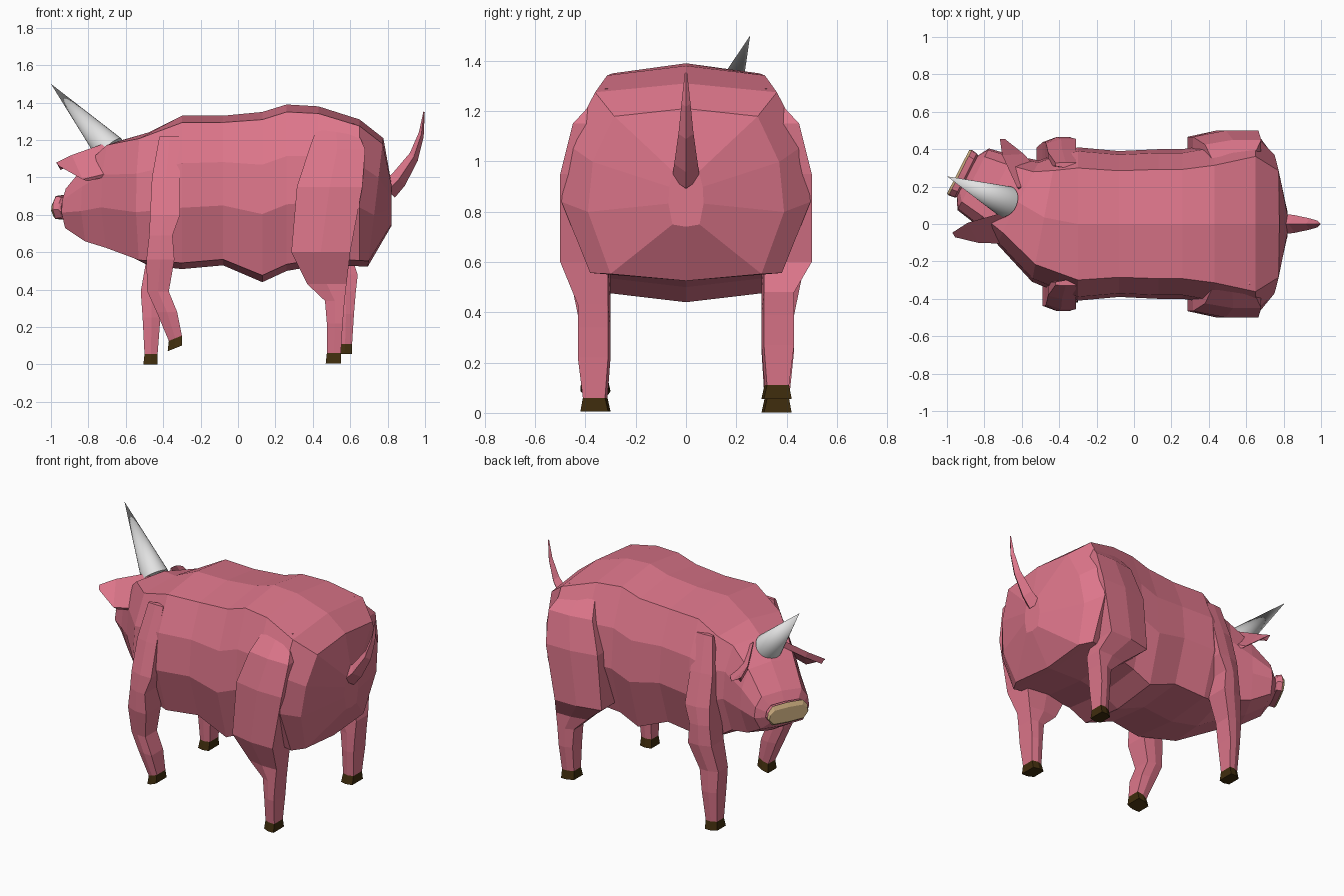
import bpy, bmesh, math
from mathutils import Vector

if "Cube" in bpy.data.objects:
    bpy.data.objects.remove(bpy.data.objects["Cube"])


def material(name, rgb):
    m = bpy.data.materials.new(name)
    m.diffuse_color = (*rgb, 1)
    m.use_nodes = True
    m.node_tree.nodes["Principled BSDF"].inputs["Base Color"].default_value = m.diffuse_color
    return m


PINK = material("pink skin", (0.72, 0.18, 0.255))
BROWN = material("dark hoof", (0.05, 0.026, 0.004))
TAN = material("tan snout", (0.65, 0.45, 0.23))
WHITE = material("pale horn", (0.76, 0.76, 0.76))


def loft(name, rings, mat):
    """Skin a list of equal-length point rings and cap both ends."""
    bm = bmesh.new()
    vs = [[bm.verts.new(p) for p in r] for r in rings]
    n = len(vs[0])
    for a, b in zip(vs, vs[1:]):
        for i in range(n):
            j = (i + 1) % n
            bm.faces.new((a[i], a[j], b[j], b[i]))
    bm.faces.new(vs[0])
    bm.faces.new(vs[-1])
    bmesh.ops.recalc_face_normals(bm, faces=bm.faces)
    me = bpy.data.meshes.new(name)
    bm.to_mesh(me)
    bm.free()
    me.materials.append(mat)
    ob = bpy.data.objects.new(name, me)
    bpy.context.collection.objects.link(ob)


# Head frame: t runs back from the snout, s sideways towards -y
SNOUT = Vector((-0.94, 0.28, 0))
YAW = math.radians(27)
BACK = Vector((math.cos(YAW), -math.sin(YAW), 0))
SIDE = Vector((-math.sin(YAW), -math.cos(YAW), 0))


def head_point(t, s, z):
    return SNOUT + BACK * t + SIDE * s + Vector((0, 0, z))


# Shared ten-sided body profile: (width factor, height factor)
PROFILE = [(.73, .955), (.95, .69), (1, .40), (.77, .04)]


def section(centre, yaw, top, bottom, width, tilt=0):
    lat = Vector((math.sin(yaw), math.cos(yaw), 0))
    right = [(0, 1)] + PROFILE + [(0, 0)]
    ring = []
    for w, h in right + [(-w, h) for w, h in reversed(PROFILE)]:
        z = bottom + (top - bottom) * h
        ring.append(Vector((centre[0] + tilt * (z - .9), centre[1], z)) + lat * (w * width))
    return ring


def head(t, *size):
    return section(head_point(t, 0, 0), YAW, *size)


# Head, neck and trunk: position, top, bottom, half width
skull = [(.012, .905, .775, .137), (.045, .90, .78, .132), (.055, .885, .77, .125),
         (.09, .95, .72, .185), (.22, 1.09, .64, .21), (.36, 1.20, .60, .25)]
trunk = [(-.30, 1.33, .51, .41), (-.08, 1.33, .53, .39), (.13, 1.35, .44, .40),
         (.26, 1.39, .50, .40), (.43, 1.38, .53, .43), (.65, 1.31, .525, .495)]
loft("body",
     [head(*r) for r in skull]
     + [section((-.48, .035), YAW * .4, 1.24, .53, .35)]
     + [section((x, 0), 0, *size) for x, *size in trunk]
     + [section((.74, 0), 0, 1.21, .525, .39, .12), section((.82, 0), 0, .97, .74, .07)], PINK)

# Thin snout plate with a bevelled rim
loft("snout_plate", [head(0, .88, .785, .13), head(.013, .907, .773, .138)], TAN)

# Ears: thin leaves with an upper and a lower edge, in head coordinates
leaf = [((.32, .08, 1.19), (.46, .20, 1.04)),
        ((.17, .22, 1.12), (.27, .29, .99)),
        ((.12, .305, 1.08), (.145, .32, 1.06))]
for name, k in (("right_ear", 1), ("left_ear", -.84)):
    loft(name, [[head_point(t, s * k, z), head_point(t2, s2 * k, z2),
                 head_point(t2 + .02, (s2 - .02) * k, z2 - .01),
                 head_point(t + .02, (s - .01) * k, z - .04)]
                for (t, s, z), (t2, s2, z2) in leaf], PINK)


def limb_ring(side, z, x0, x1, y1, lean=0, inner=.31):
    """Six-sided horizontal ring with a slightly crowned outer face."""
    m, c = (x0 + x1) / 2, (y1 - inner) * .18
    pts = [(x0, inner), (x0, y1 - c), (m, y1), (x1, y1), (x1, inner), (m, inner - .01)]
    return [(x, side * y, z + lean * (x - m)) for x, y in pts]


def limb(name, side, rows, lean=0):
    """Loft a leg from (z, x0, x1, outer y) rows, with a flared hoof below."""
    z, x0, x1, y = rows[-1]
    ankle = limb_ring(side, z, x0, x1, y, lean, .322)
    loft(name, [limb_ring(side, *r) for r in rows[:-1]] + [ankle], PINK)
    sole = limb_ring(side, z - .054, x0 - .006, x1, y + .01, lean)
    loft(name + "_hoof", [ankle, sole], BROWN)


# Hind legs with haunches; the left lower leg is shifted back and lifted
haunch = [(1.29, .43, .62, .32), (1.15, .38, .68, .45),
          (.95, .315, .665, .50), (.60, .285, .60, .50)]
shank = [(.43, .37, .58, .43), (.34, .465, .57, .43), (.22, .475, .56, .43), (.06, .475, .55, .41)]
limb("right_hind_leg", -1, haunch + shank)
limb("left_hind_leg", 1, haunch + [(z + .05, a + .06, b + .06, y) for z, a, b, y in shank])

# Front legs: the left one stands straight, the right one steps backwards
shoulder = [(1.22, -.42, -.31, .33), (1.0, -.46, -.31, .40), (.80, -.47, -.31, .455),
            (.69, -.475, -.35, .465), (.56, -.49, -.34, .465)]
limb("right_front_leg", -1, shoulder + [
    (.39, -.485, -.37, .43), (.28, -.435, -.325, .43), (.14, -.37, -.30, .41)], .4)
limb("left_front_leg", 1, shoulder + [
    (.39, -.52, -.40, .43), (.25, -.51, -.415, .43), (.055, -.50, -.43, .41)])

# Tail: tapering diamond section rising backwards (x, z, radius)
tail = [(.80, .93, .055), (.86, .99, .047), (.94, 1.11, .03), (.98, 1.23, .018), (.995, 1.35, .005)]
loft("tail", [[(x - r * .7, 0, z + r * .7), (x, r, z), (x + r * .7, 0, z - r * .7), (x, -r, z)]
              for x, z, r in tail], PINK)

# Horn: smooth cone leaning forward from the forehead
base, tip = Vector((-.685, .12, 1.15)), Vector((-1.0, .255, 1.5))
axis = tip - base
bpy.ops.mesh.primitive_cone_add(vertices=24, radius1=.085, radius2=0, depth=axis.length,
                                location=(base + tip) / 2,
                                rotation=axis.to_track_quat('Z', 'Y').to_euler())
horn = bpy.context.object
horn.name = "horn"
horn.data.materials.append(WHITE)
bpy.ops.object.shade_smooth_by_angle()
